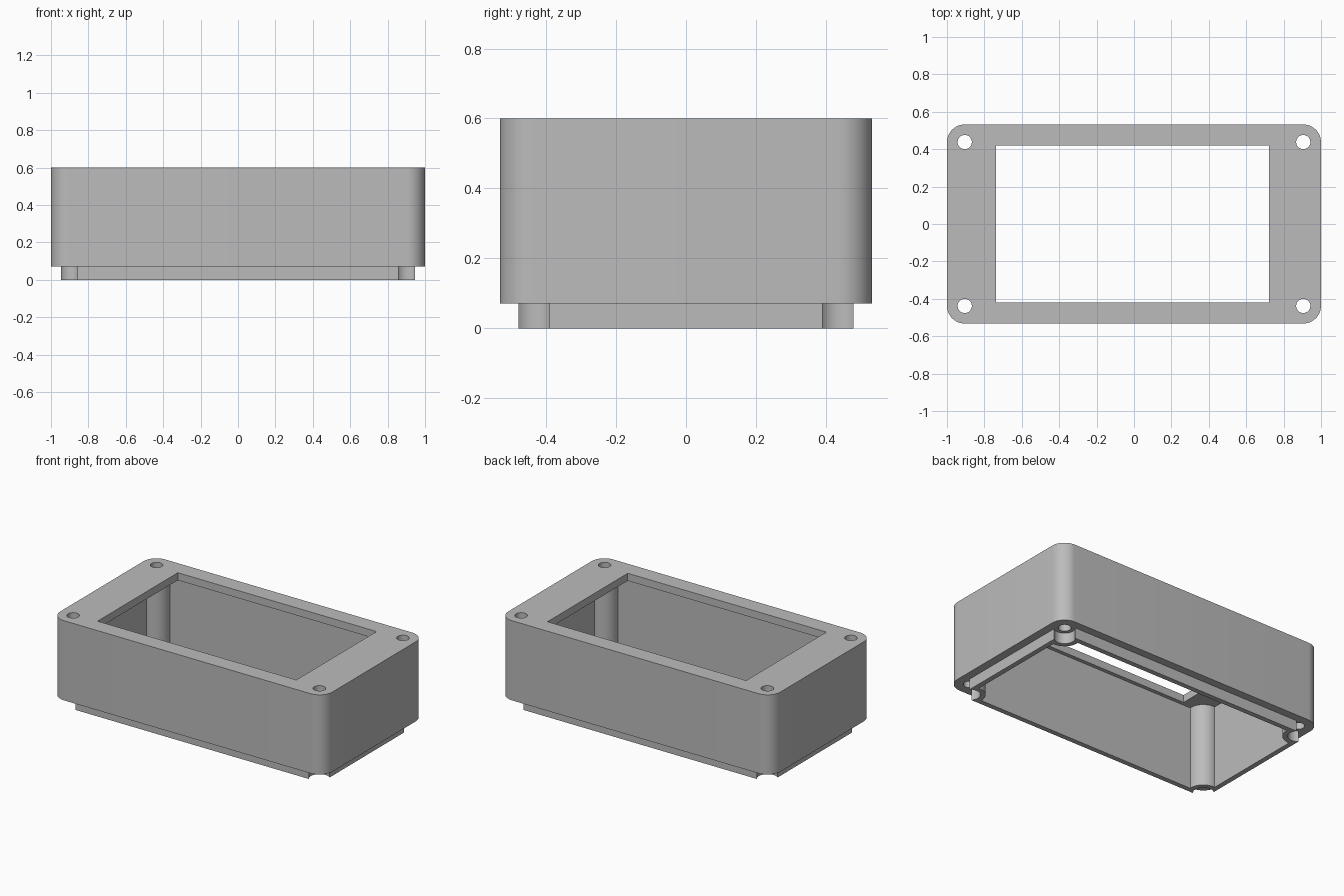
import bpy, bmesh
from math import atan2, cos, pi, sin, sqrt

if "Cube" in bpy.data.objects:
    bpy.data.objects.remove(bpy.data.objects["Cube"])

TOP, LEDGE, PLATE = 0.6, 0.071, 0.05       # heights and top plate thickness
SCREW_X, SCREW_Y = 0.905, 0.438            # screw hole centres
CORNERS = ((1, 1), (-1, 1), (-1, -1), (1, -1))

gray = bpy.data.materials.new("Plain gray")
gray.use_nodes = True
gray.diffuse_color = (0.5, 0.5, 0.5, 1)
gray.node_tree.nodes["Principled BSDF"].inputs["Base Color"].default_value = gray.diffuse_color


def prism(name, outline, low, high):
    """Extrude a counter-clockwise outline between two heights."""
    bm = bmesh.new()
    base = bm.faces.new([bm.verts.new((x, y, low)) for x, y in outline])
    bottom = bmesh.ops.extrude_face_region(bm, geom=[base])
    moved = [v for v in bottom["geom"] if isinstance(v, bmesh.types.BMVert)]
    bmesh.ops.translate(bm, verts=moved, vec=(0, 0, high - low))
    bmesh.ops.recalc_face_normals(bm, faces=bm.faces)
    mesh = bpy.data.meshes.new(name)
    bm.to_mesh(mesh)
    bm.free()
    mesh.materials.append(gray)
    obj = bpy.data.objects.new(name, mesh)
    bpy.context.collection.objects.link(obj)
    return obj


def circle(cx, cy, r, steps=32):
    return [(cx + r * cos(2 * pi * i / steps), cy + r * sin(2 * pi * i / steps))
            for i in range(steps)]


def rounded_outline(hx, hy, r, steps=12):
    points = []
    for k, (sx, sy) in enumerate(CORNERS):
        for i in range(steps + 1):
            a = pi / 2 * (k + i / steps)
            points.append((sx * (hx - r) + r * cos(a), sy * (hy - r) + r * sin(a)))
    return points


def notched_outline(hx, hy, r, steps=20):
    """Rectangle with a round bite around each screw centre."""
    dx, dy = hx - SCREW_X, hy - SCREW_Y
    start = atan2(-sqrt(r * r - dx * dx), dx)
    end = atan2(dy, -sqrt(r * r - dy * dy)) - 2 * pi
    points = []
    for sx, sy in CORNERS:
        arc = []
        for i in range(steps + 1):
            a = start + (end - start) * i / steps
            arc.append((sx * (SCREW_X + r * cos(a)), sy * (SCREW_Y + r * sin(a))))
        points += arc if sx * sy > 0 else arc[::-1]
    return points


def combine(target, tool, operation):
    mod = target.modifiers.new(operation.title(), "BOOLEAN")
    mod.operation, mod.solver, mod.object = operation, "EXACT", tool
    bpy.context.view_layer.objects.active = target
    bpy.ops.object.modifier_apply(modifier=mod.name)
    bpy.data.objects.remove(tool)


# Rounded body with the stepped, notched lip below it
shell = prism("enclosure_shell", rounded_outline(1, 0.532, 0.095), LEDGE, TOP)
combine(shell, prism("lip", notched_outline(0.946, 0.479, 0.063), 0, TOP / 2), "UNION")

# Hollow interior, leaving round screw posts in the corners
cavity = prism("cavity", notched_outline(0.913, 0.446, 0.095), -0.1, TOP - PLATE)
combine(shell, cavity, "DIFFERENCE")

# Display window, slightly off centre
window = prism("window", [(-0.737, -0.421), (0.723, -0.421), (0.723, 0.421), (-0.737, 0.421)],
               TOP / 2, TOP + 0.1)
combine(shell, window, "DIFFERENCE")

# Screw holes through the posts
for sx, sy in CORNERS:
    hole = prism("screw_hole", circle(sx * SCREW_X, sy * SCREW_Y, 0.038), -0.1, TOP + 0.1)
    combine(shell, hole, "DIFFERENCE")

# Smooth curves with crisp edges
bpy.ops.object.select_all(action="DESELECT")
shell.select_set(True)
bpy.context.view_layer.objects.active = shell
bpy.ops.object.shade_smooth_by_angle(angle=pi / 6)
